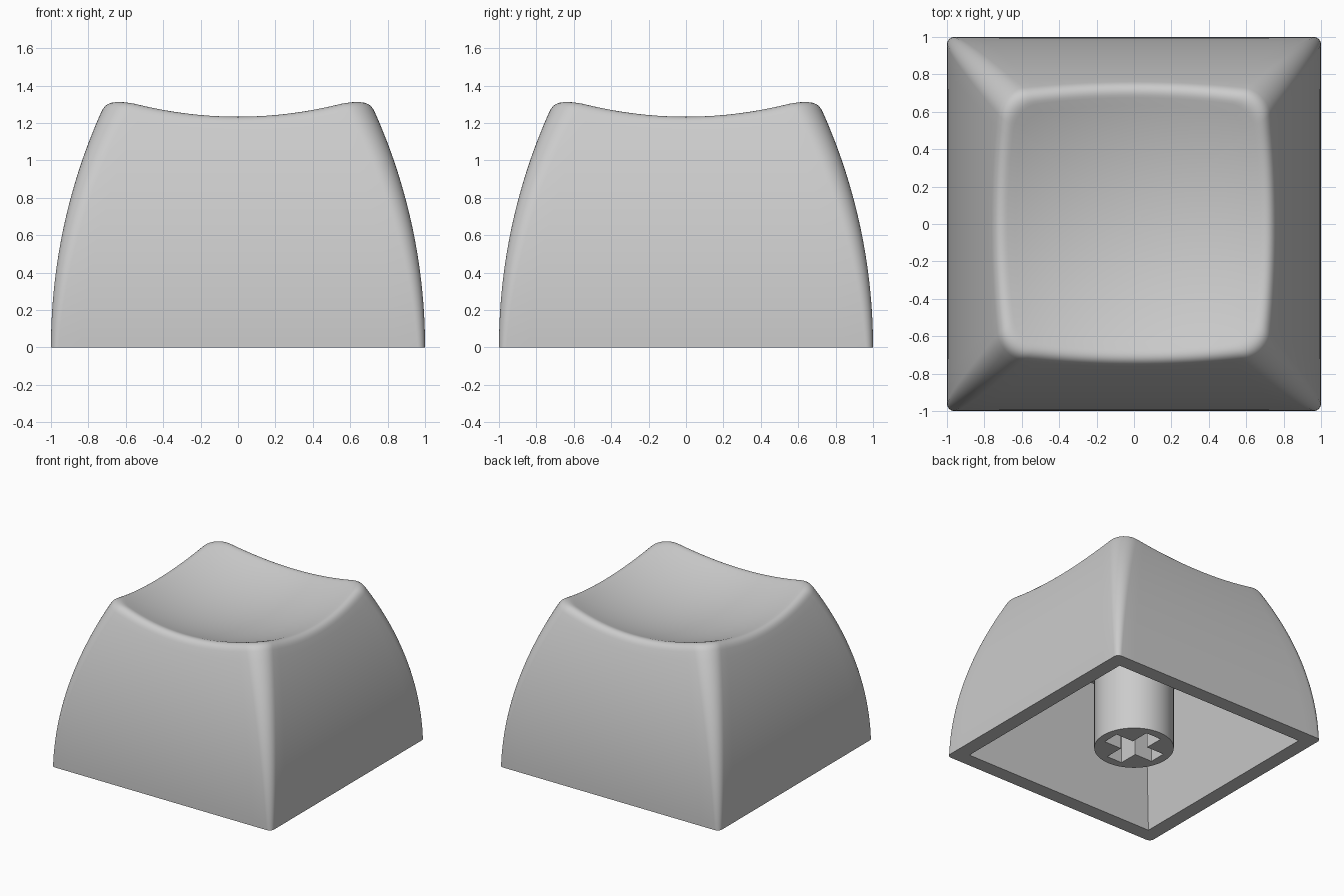
import bpy, bmesh, math

if "Cube" in bpy.data.objects:
    bpy.data.objects.remove(bpy.data.objects["Cube"])

grey = bpy.data.materials.new("light_grey")
grey.use_nodes = True
GREY = (0.6, 0.6, 0.6, 1)
grey.diffuse_color = GREY
grey.node_tree.nodes["Principled BSDF"].inputs["Base Color"].default_value = GREY

ARC, EDGE = 10, 16          # points per corner and per straight side
N = 4 * (ARC + EDGE)
WALL_RADIUS, DISH_RADIUS, DISH_LOW = 3.08, 2.0, 1.11
FILLET = 0.06


def rounded_square(i, w, r):
    """Point i around a square of half width w with corner radius r."""
    k, j = divmod(i % N, ARC + EDGE)
    if j <= ARC:
        a = j / ARC * math.pi / 2
        x, y = w - r + r * math.cos(a), w - r + r * math.sin(a)
    else:
        x, y = (w - r) * (1 - 2 * (j - ARC) / EDGE), w
    for _ in range(k):
        x, y = -y, x
    return x, y


def section(z):
    """Half width and corner radius of the outer wall at height z."""
    w = 1 - WALL_RADIUS + math.sqrt(WALL_RADIUS ** 2 - z * z)
    return w, 0.04 + 0.08 * z


def wall(i, z):
    return (*rounded_square(i, *section(z)), z)


def dish(x, y):
    """Height of the scooped top."""
    return DISH_LOW + DISH_RADIUS - math.sqrt(DISH_RADIUS ** 2 - x * x - y * y)


def make_object(name, bm):
    bmesh.ops.recalc_face_normals(bm, faces=bm.faces)
    mesh = bpy.data.meshes.new(name)
    bm.to_mesh(mesh)
    bm.free()
    mesh.materials.append(grey)
    obj = bpy.data.objects.new(name, mesh)
    bpy.context.collection.objects.link(obj)
    return obj


def select_only(obj):
    bpy.ops.object.select_all(action='DESELECT')
    obj.select_set(True)
    bpy.context.view_layer.objects.active = obj


def smooth(obj):
    select_only(obj)
    bpy.ops.object.shade_smooth_by_angle(angle=math.radians(35))


# Sharp rim where wall and dish meet, and the two ends of its fillet
rim, below, inside = [], [], []
for i in range(N):
    z = 1.25
    for _ in range(20):
        z = dish(*wall(i, z)[:2])
    rim.append(wall(i, z))
    below.append(z - FILLET)
    w, r = section(z)
    inside.append(rounded_square(i, w - FILLET, r - FILLET / 3))

# Rings from the cavity ceiling, down inside, up the wall, over the rim
rings = [[(*rounded_square(i, 0.74, 0), 0.97) for i in range(N)],
         [(*rounded_square(i, 0.88, 0), 0) for i in range(N)]]
WALL_STEPS, FILLET_STEPS, DISH_STEPS = 24, 8, 16
for s in range(WALL_STEPS):
    rings.append([wall(i, below[i] * s / WALL_STEPS) for i in range(N)])
for s in range(FILLET_STEPS + 1):
    t = s / FILLET_STEPS
    ring = []
    for i in range(N):
        a, b = wall(i, below[i]), (*inside[i], dish(*inside[i]))
        ring.append([(1 - t) ** 2 * p + 2 * t * (1 - t) * q + t * t * e
                     for p, q, e in zip(a, rim[i], b)])
    rings.append(ring)
for s in range(1, DISH_STEPS):
    f = 1 - s / DISH_STEPS
    rings.append([(x * f, y * f, dish(x * f, y * f)) for x, y in inside])

# Cap shell
bm = bmesh.new()
loops = [[bm.verts.new(p) for p in ring] for ring in rings]
for lo, hi in zip(loops, loops[1:]):
    for i in range(N):
        j = (i + 1) % N
        bm.faces.new((lo[i], lo[j], hi[j], hi[i]))
bm.faces.new(loops[0])
centre = bm.verts.new((0, 0, DISH_LOW))
for i in range(N):
    bm.faces.new((loops[-1][i], loops[-1][(i + 1) % N], centre))
bmesh.ops.remove_doubles(bm, verts=bm.verts, dist=1e-5)
smooth(make_object("cap_shell", bm))

# Stem with a cross-shaped socket
bm = bmesh.new()
bmesh.ops.create_cone(bm, cap_ends=True, segments=64, radius1=0.3, radius2=0.3, depth=0.98)
bmesh.ops.translate(bm, verts=bm.verts, vec=(0, 0, 0.49))
stem = make_object("stem", bm)

ARM, HALF, DEPTH = 0.23, 0.07, 0.45
bm = bmesh.new()
outline = []
for k in range(4):
    for x, y in ((ARM, -HALF), (ARM, HALF), (HALF, HALF)):
        for _ in range(k):
            x, y = -y, x
        outline.append(bm.verts.new((x, y, -0.1)))
base = bm.faces.new(outline)
top = bmesh.ops.extrude_face_region(bm, geom=[base])["geom"]
bmesh.ops.translate(bm, vec=(0, 0, DEPTH + 0.1),
                    verts=[v for v in top if isinstance(v, bmesh.types.BMVert)])
cutter = make_object("socket_cutter", bm)
cutter.hide_render = True

cut = stem.modifiers.new("socket", 'BOOLEAN')
cut.operation, cut.solver, cut.object = 'DIFFERENCE', 'EXACT', cutter
select_only(stem)
bpy.ops.object.modifier_apply(modifier=cut.name)
bpy.data.objects.remove(cutter)
smooth(stem)
